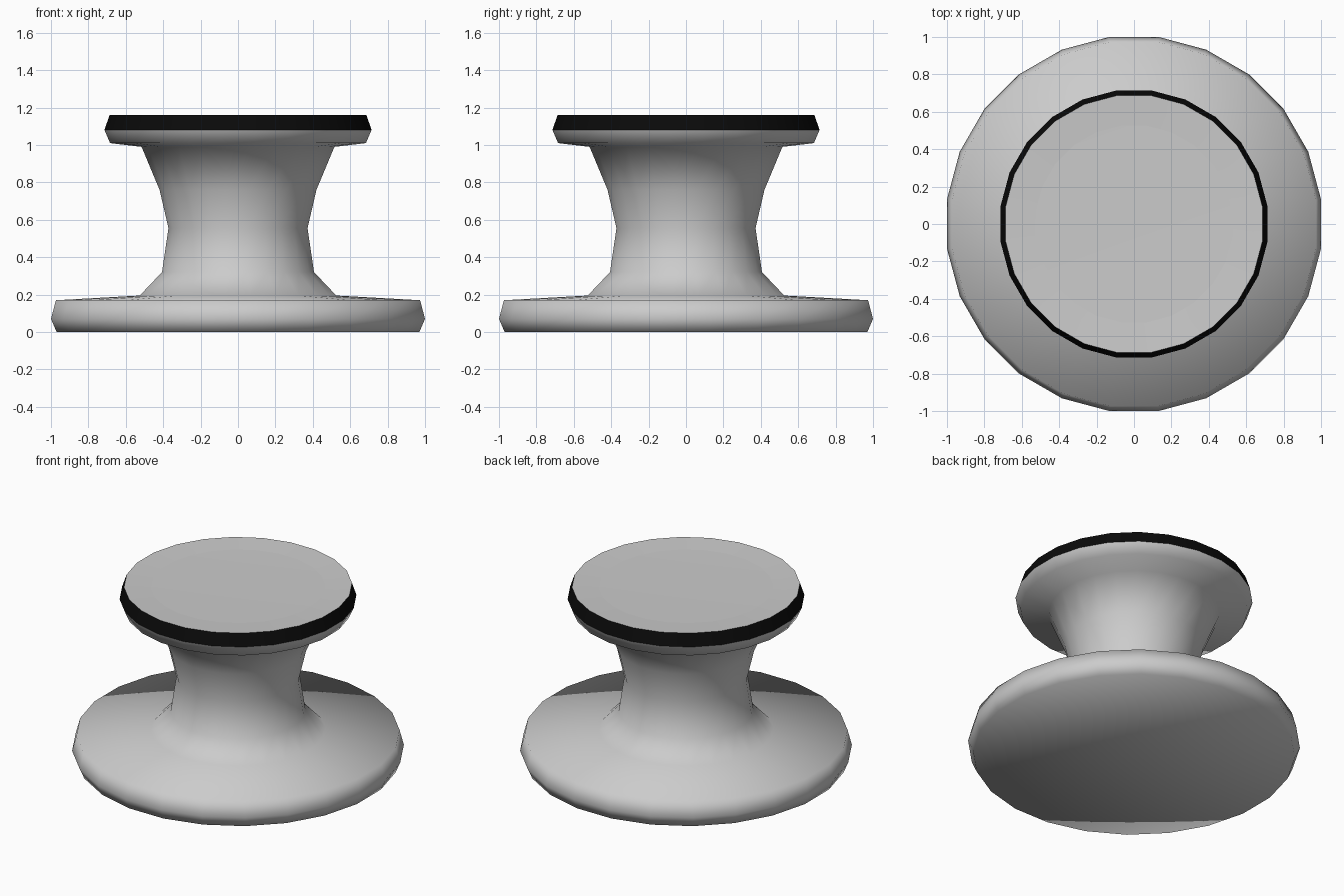
import bpy, bmesh, math

if "Cube" in bpy.data.objects:
    bpy.data.objects.remove(bpy.data.objects["Cube"])

SIDES = 24


def lathe(name, profile, color=None):
    """Revolve (radius, z) points into a 24-sided smooth surface; radius 0 closes to a point."""
    bm = bmesh.new()
    rings = []
    for r, z in profile:
        if r == 0:
            rings.append([bm.verts.new((0, 0, z))] * SIDES)
            continue
        rings.append([bm.verts.new((r * math.cos(a), r * math.sin(a), z))
                      for a in (2 * math.pi * (i + 0.5) / SIDES for i in range(SIDES))])
    for lo, hi in zip(rings, rings[1:]):
        for i in range(SIDES):
            j = (i + 1) % SIDES
            quad = list(dict.fromkeys((lo[i], lo[j], hi[j], hi[i])))
            bm.faces.new(quad).smooth = True
    mesh = bpy.data.meshes.new(name)
    bm.to_mesh(mesh)
    bm.free()
    obj = bpy.data.objects.new(name, mesh)
    bpy.context.collection.objects.link(obj)
    if color:
        mat = bpy.data.materials.new(name + "_paint")
        mat.diffuse_color = color
        mat.use_nodes = True
        mat.node_tree.nodes["Principled BSDF"].inputs["Base Color"].default_value = mat.diffuse_color
        mesh.materials.append(mat)
    return obj


# Pedestal: flat foot, flared waist and underside of the cap
lathe("pedestal", [(0, 0), (0.978, 0), (1.0086, 0.07), (0.982, 0.17),
                   (0.53, 0.195), (0.41, 0.32), (0.375, 0.555), (0.423, 0.76),
                   (0.52, 0.99), (0.69, 1.01), (0.72, 1.08)])

# Black band around the cap
lathe("rim_band", [(0.72, 1.08), (0.693, 1.16)], (0.003, 0.003, 0.003, 1))

# Top ring and slightly dished centre
lathe("top_ring", [(0.693, 1.16), (0.53, 1.152)])
lathe("top_dish", [(0.53, 1.152), (0, 1.145)])
